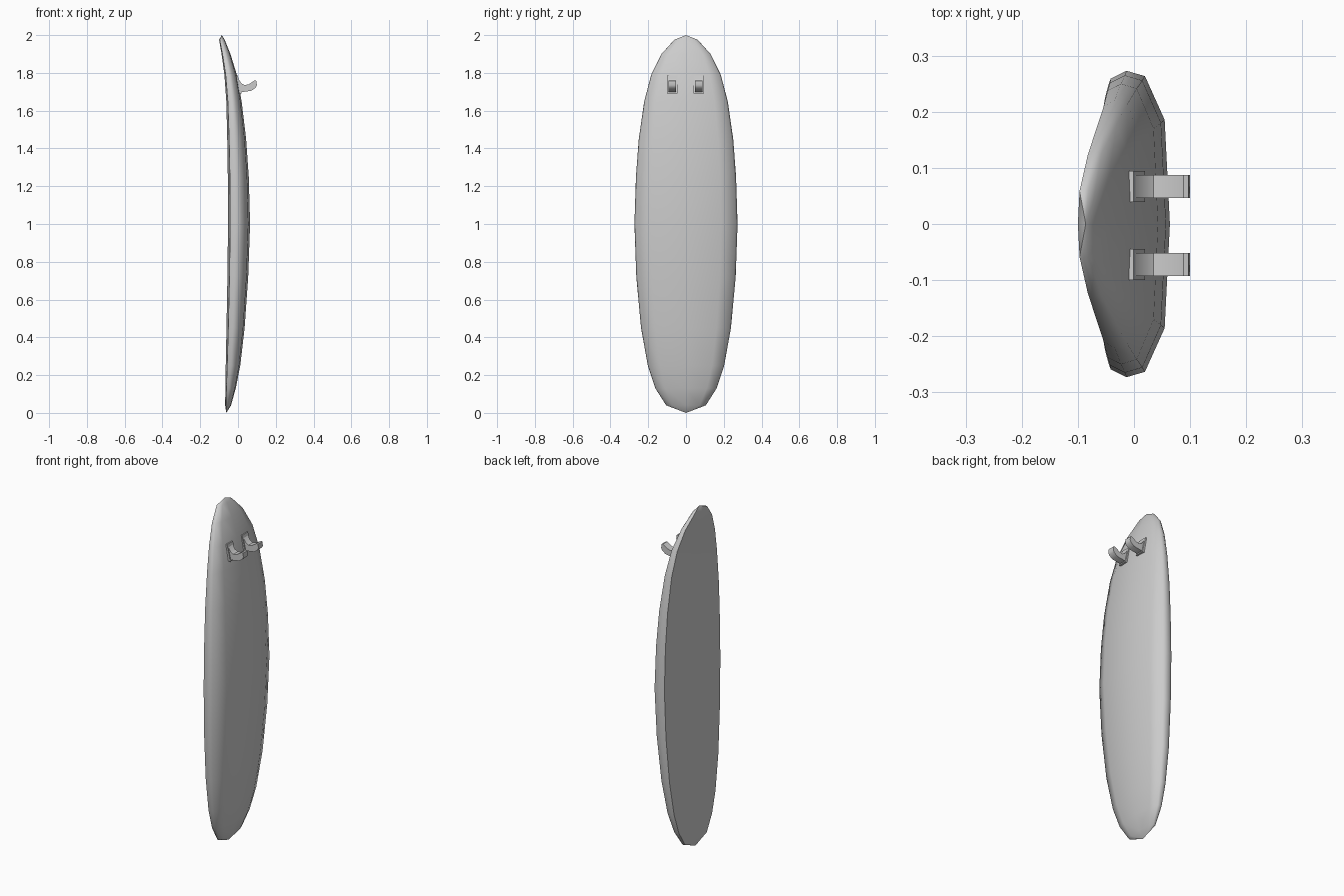
import bpy, bmesh
from math import radians

if "Cube" in bpy.data.objects:
    bpy.data.objects.remove(bpy.data.objects["Cube"])


def finish(name, bm, angle):
    bmesh.ops.recalc_face_normals(bm, faces=bm.faces)
    me = bpy.data.meshes.new(name)
    bm.to_mesh(me)
    bm.free()
    ob = bpy.data.objects.new(name, me)
    bpy.context.collection.objects.link(ob)
    bpy.ops.object.select_all(action='DESELECT')
    ob.select_set(True)
    bpy.context.view_layer.objects.active = ob
    bpy.ops.object.shade_smooth_by_angle(angle=radians(angle))
    return ob


# Board: stations (z, half width, back x, front x)
stations = [
    (0.04, 0.105, -0.068, -0.037), (0.13, 0.162, -0.067, -0.012),
    (0.25, 0.202, -0.065, 0.012), (0.45, 0.238, -0.061, 0.035),
    (0.72, 0.263, -0.056, 0.054), (1.0, 0.273, -0.053, 0.064),
    (1.25, 0.265, -0.054, 0.057), (1.45, 0.250, -0.057, 0.043),
    (1.65, 0.221, -0.062, 0.019), (1.79, 0.184, -0.072, -0.006),
    (1.90, 0.130, -0.087, -0.040), (1.975, 0.062, -0.100, -0.070),
]
# Half cross-section: fraction of width, fraction of thickness
half = [(0, 0), (0.95, 0.10), (1.0, 0.34), (0.965, 0.62), (0.68, 0.92), (0, 1)]
section = half + [(-y, t) for y, t in half[-2:0:-1]]

bm = bmesh.new()
rings = [[bm.verts.new((xb + t * (xf - xb), y * w, z)) for y, t in section]
         for z, w, xb, xf in stations]
n = len(section)
for a, b in zip(rings, rings[1:]):
    for i in range(n):
        j = (i + 1) % n
        bm.faces.new((a[i], a[j], b[j], b[i]))
# Pointed tail and nose
for ring, tip in ((rings[0], (-0.062, 0, 0)), (rings[-1], (-0.086, 0, 2.0))):
    v = bm.verts.new(tip)
    for i in range(n):
        bm.faces.new((ring[i], ring[(i + 1) % n], v))
finish("board", bm, 50)


def extrude_profile(bm, pts, y0, y1):
    a = [bm.verts.new((x, y0, z)) for x, z in pts]
    b = [bm.verts.new((x, y1, z)) for x, z in pts]
    bm.faces.new(a)
    bm.faces.new(b)
    for i in range(len(pts)):
        j = (i + 1) % len(pts)
        bm.faces.new((a[i], a[j], b[j], b[i]))


# Two pegs: a sloping base plate and an upturned arm each
plate = [(-0.012, 1.785), (-0.001, 1.785), (0.020, 1.69), (0.005, 1.69)]
arm = [(0.000, 1.772), (0.018, 1.745), (0.035, 1.735), (0.058, 1.74), (0.088, 1.76),
       (0.097, 1.758), (0.100, 1.735), (0.094, 1.722), (0.072, 1.706), (0.015, 1.697)]
for side, y in (("left", -0.0725), ("right", 0.067)):
    bm = bmesh.new()
    extrude_profile(bm, plate, y - 0.0275, y + 0.0275)
    finish(side + "_peg_plate", bm, 30)
    bm = bmesh.new()
    extrude_profile(bm, arm, y - 0.0205, y + 0.0205)
    finish(side + "_peg_arm", bm, 40)
